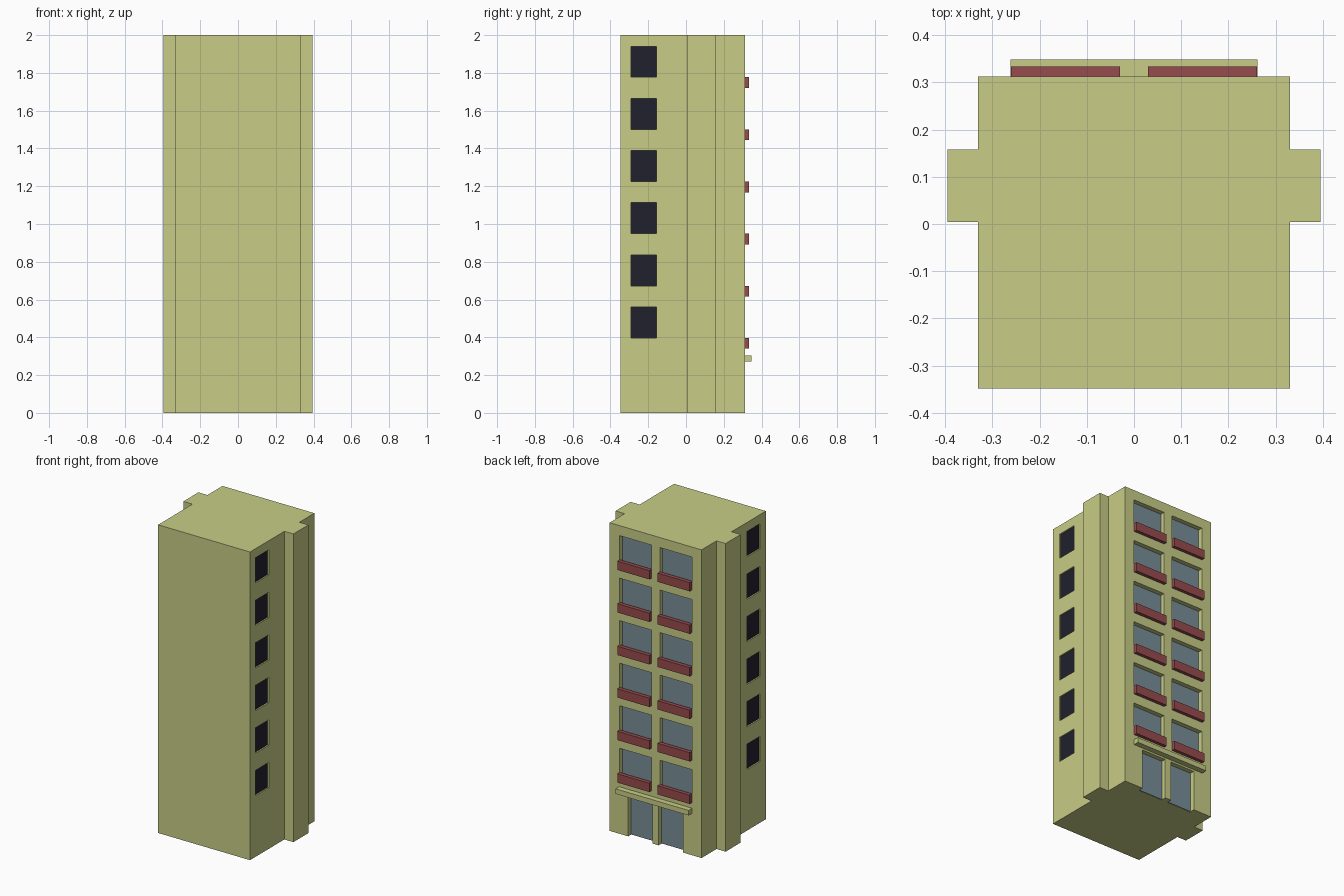
import bpy
import bmesh
from mathutils import Matrix, Vector

if "Cube" in bpy.data.objects:
    bpy.data.objects.remove(bpy.data.objects["Cube"], do_unlink=True)


def material(name, color):
    mat = bpy.data.materials.new(name)
    mat.use_nodes = True
    rgba = (*color, 1)
    mat.diffuse_color = rgba
    bsdf = next(n for n in mat.node_tree.nodes if n.type == 'BSDF_PRINCIPLED')
    bsdf.inputs["Base Color"].default_value = rgba
    bsdf.inputs["Roughness"].default_value = 0.8
    return mat


PLASTER = material("pale_yellow_plaster", (0.58, 0.61, 0.24))
RED = material("brick_red", (0.31, 0.07, 0.075))
GLASS = material("blue_grey_glass", (0.19, 0.27, 0.31))
DARK = material("dark_glass", (0.015, 0.015, 0.026))


def add_object(name, bm, mat):
    bmesh.ops.recalc_face_normals(bm, faces=bm.faces)
    mesh = bpy.data.meshes.new(name)
    bm.to_mesh(mesh)
    bm.free()
    mesh.materials.append(mat)
    obj = bpy.data.objects.new(name, mesh)
    bpy.context.scene.collection.objects.link(obj)
    return obj


def boxes(name, ranges, mat):
    """One object made of boxes, each given as (x, y, z) ranges."""
    bm = bmesh.new()
    for box in ranges:
        lo, hi = (Vector(c) for c in zip(*box))
        place = Matrix.Translation((lo + hi) / 2) @ Matrix.Diagonal((*(hi - lo), 1))
        bmesh.ops.create_cube(bm, size=1, matrix=place)
    return add_object(name, bm, mat)


def span(side, inner, outer):
    """An x range on the chosen side of the centre line."""
    return tuple(sorted((side * inner, side * outer)))


FLOORS, PITCH = 6, 0.276
WALL_X, BACK, FRONT = 0.33, 0.312, -0.348
DEPTH, SIDE_DEPTH, PANE = 0.035, 0.012, 0.005
SIDES = (1, -1)

# Tower body with a shallow wing on each side
half = [(WALL_X, FRONT), (WALL_X, 0.004), (0.395, 0.004),
        (0.395, 0.158), (WALL_X, 0.158), (WALL_X, BACK)]
outline = half + [(-x, y) for x, y in reversed(half)]
bm = bmesh.new()
base = bm.faces.new([bm.verts.new((x, y, 0)) for x, y in outline])
top = bmesh.ops.extrude_face_region(bm, geom=[base])["geom"]
bmesh.ops.translate(bm, vec=(0, 0, 2),
                    verts=[v for v in top if isinstance(v, bmesh.types.BMVert)])
body = add_object("tower_body", bm, PLASTER)

# Lay out openings, panes and balconies floor by floor
openings, back_panes, side_panes, balconies = [], [], [], []
recess = BACK - DEPTH
for side in SIDES:
    for floor in range(FLOORS):
        rise = floor * PITCH
        x = span(side, 0.03, 0.26)
        z = (0.345 + rise, 0.555 + rise)
        openings.append((x, (recess, BACK + 0.1), z))
        back_panes.append((x, (recess - PANE, recess + PANE), z))
        balconies.append((x, (BACK - 0.005, 0.333), (0.34 + rise, 0.397 + rise)))

        y, z = (-0.29, -0.155), (0.397 + rise, 0.561 + rise)
        inner = WALL_X - SIDE_DEPTH
        openings.append((span(side, inner, WALL_X + 0.1), y, z))
        side_panes.append((span(side, inner - 0.003, inner + 0.003), y, z))

    # Entrance doorway
    x = span(side, 0.022, 0.197)
    openings.append((x, (recess, BACK + 0.1), (-0.1, 0.26)))
    back_panes.append((x, (recess - PANE, recess + PANE), (0.001, 0.26)))

# Cut the openings into the body
cutter = boxes("opening_cutter", openings, PLASTER)
cutter.hide_render = True
cut = body.modifiers.new("openings", 'BOOLEAN')
cut.operation = 'DIFFERENCE'
cut.solver = 'EXACT'
cut.object = cutter
bpy.context.view_layer.update()
graph = bpy.context.evaluated_depsgraph_get()
carved = bpy.data.meshes.new_from_object(body.evaluated_get(graph))
body.modifiers.clear()
body.data = carved
body.data.materials.clear()
body.data.materials.append(PLASTER)
for face in body.data.polygons:
    face.material_index = 0
bpy.data.objects.remove(cutter, do_unlink=True)

# Fit glass, balconies and the entrance canopy
boxes("back_windows_and_doors", back_panes, GLASS)
boxes("side_windows", side_panes, DARK)
boxes("balconies", balconies, RED)
boxes("entrance_canopy", [((-0.262, 0.262), (BACK - 0.005, 0.348), (0.272, 0.305))], PLASTER)
